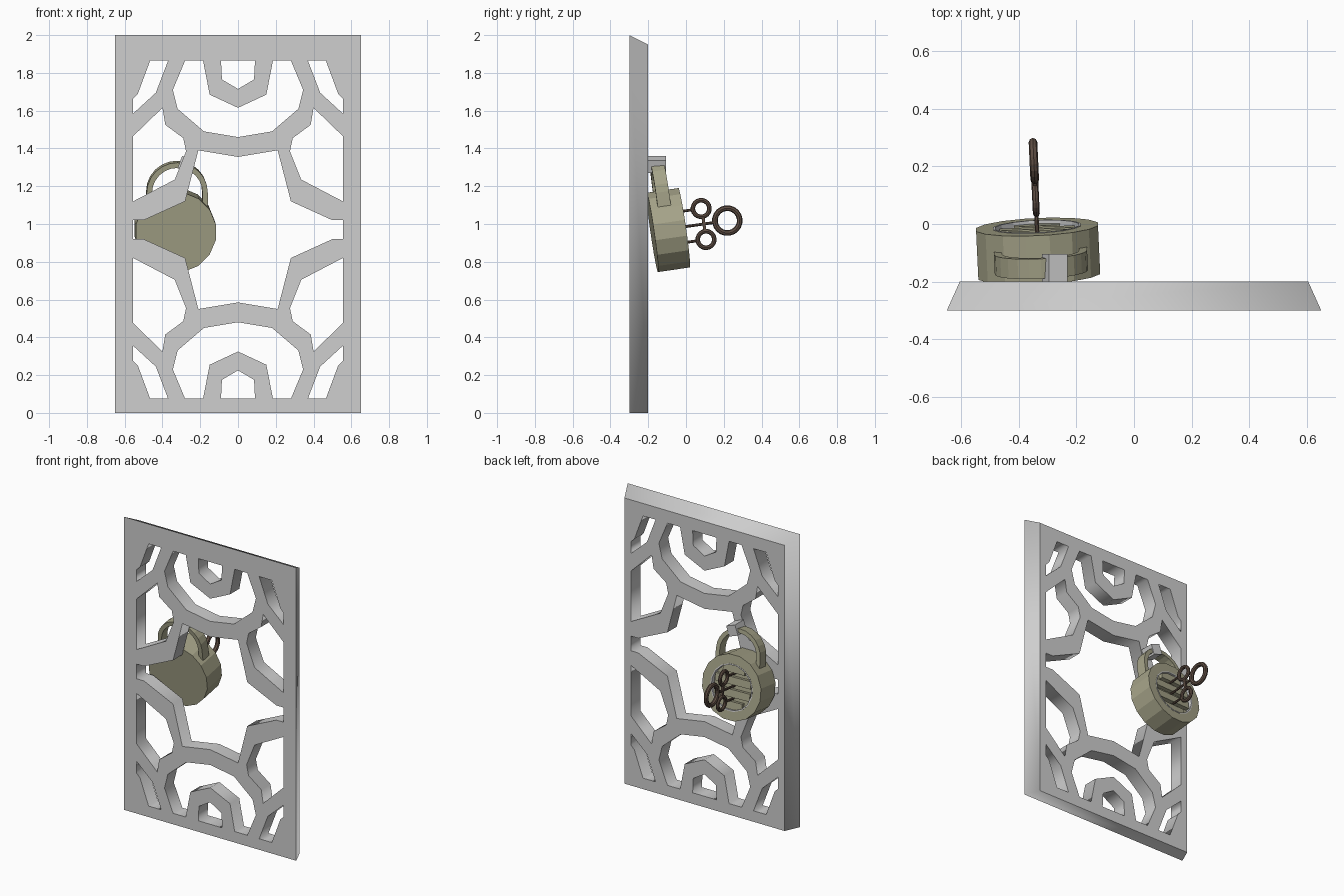
import bpy, bmesh, math
from mathutils import Matrix, Vector

if "Cube" in bpy.data.objects:
    bpy.data.objects.remove(bpy.data.objects["Cube"])


def material(name, rgb):
    m = bpy.data.materials.new(name)
    m.diffuse_color = (*rgb, 1)
    m.use_nodes = True
    m.node_tree.nodes["Principled BSDF"].inputs["Base Color"].default_value = m.diffuse_color
    return m


GREY = material("light_grey", (0.62, 0.62, 0.62))
OLIVE = material("olive_metal", (0.38, 0.37, 0.25))
BROWN = material("dark_brown", (0.115, 0.077, 0.058))


def finish(name, bm, mat, matrix=Matrix()):
    bmesh.ops.recalc_face_normals(bm, faces=bm.faces)
    bm.transform(matrix)
    me = bpy.data.meshes.new(name)
    bm.to_mesh(me)
    bm.free()
    me.materials.append(mat)
    ob = bpy.data.objects.new(name, me)
    bpy.context.collection.objects.link(ob)
    return ob


def box(name, size, loc, mat, matrix=Matrix()):
    bm = bmesh.new()
    bmesh.ops.create_cube(bm, size=1)
    return finish(name, bm, mat, matrix @ Matrix.Translation(loc) @ Matrix.Diagonal((*size, 1)))


def sweep(name, rings, mat, matrix, closed):
    """Skin a list of equal rings of points; cap the ends unless closed."""
    bm = bmesh.new()
    vs = [[bm.verts.new(p) for p in r] for r in rings]
    n, m = len(vs), len(vs[0])
    for i in range(n if closed else n - 1):
        a, b = vs[i], vs[(i + 1) % n]
        for j in range(m):
            k = (j + 1) % m
            bm.faces.new((a[j], a[k], b[k], b[j]))
    if not closed:
        bm.faces.new(vs[0])
        bm.faces.new(vs[-1])
    return finish(name, bm, mat, matrix)


def circle(r, y, n=16):
    return [(r * math.cos(2 * math.pi * (i + .5) / n), y,
             r * math.sin(2 * math.pi * (i + .5) / n)) for i in range(n)]


# Pierced panel: hole outlines for one quarter, mirrored about x = 0 and z = MID
MID = 0.97
FRAME = [(-.65, 0), (.65, 0), (.65, 2), (-.65, 2)]
CORNER = [(-.465, 1.865), (-.37, 1.865), (-.435, 1.695), (-.555, 1.585), (-.555, 1.665), (-.53, 1.69)]
SIDE = [(-.555, 1.465), (-.40, 1.615), (-.385, 1.525), (-.29, 1.455),
        (-.275, 1.385), (-.335, 1.235), (-.555, 1.12)]
HALF_ARCH_OUT = [(-.28, 1.865), (-.345, 1.71), (-.32, 1.61), (-.18, 1.49), (0, 1.46)]
HALF_ARCH_IN = [(0, 1.615), (-.15, 1.685), (-.185, 1.865)]
HALF_BUD = [(-.09, 1.865), (-.085, 1.765), (0, 1.715)]
STAR_QUARTER = [(-.555, 1.02), (-.50, 1.02), (-.28, 1.12), (-.21, 1.39), (0, 1.355)]


def flip_x(pts):
    return [(-x, z) for x, z in pts]


def flip_z(pts):
    return [(x, 2 * MID - z) for x, z in pts]


arch = HALF_ARCH_OUT + flip_x(HALF_ARCH_OUT[:-1])[::-1] + flip_x(HALF_ARCH_IN[1:])[::-1] + HALF_ARCH_IN
bud = HALF_BUD + flip_x(HALF_BUD[:-1])[::-1]
top_star = STAR_QUARTER + flip_x(STAR_QUARTER[:-1])[::-1]
star = top_star + [p for p in flip_z(top_star)[::-1]]
holes = [arch, bud, CORNER, flip_x(CORNER), SIDE, flip_x(SIDE)]
holes += [flip_z(h) for h in holes] + [star]

curve = bpy.data.curves.new("panel_outline", 'CURVE')
curve.dimensions = '2D'
curve.fill_mode = 'BOTH'
curve.extrude = 0.05
for pts in [FRAME] + holes:
    s = curve.splines.new('POLY')
    s.points.add(len(pts) - 1)
    for p, (x, z) in zip(s.points, pts):
        p.co = (x, z, 0, 1)
    s.use_cyclic_u = True
tmp = bpy.data.objects.new("panel_outline", curve)
bpy.context.collection.objects.link(tmp)
bpy.context.view_layer.update()
mesh = tmp.evaluated_get(bpy.context.evaluated_depsgraph_get()).to_mesh()
bm = bmesh.new()
bm.from_mesh(mesh)
bpy.data.objects.remove(tmp)
bm.transform(Matrix.Translation((0, -.25, 0)) @ Matrix.Rotation(math.pi / 2, 4, 'X'))
bmesh.ops.remove_doubles(bm, verts=bm.verts, dist=1e-4)
# Bevelled sides and top: the back outline is smaller
for v in bm.verts:
    if v.co.y > -.25:
        if abs(v.co.x) > .64:
            v.co.x = math.copysign(.605, v.co.x)
        if v.co.z > 1.99:
            v.co.z = 1.95
finish("panel", bm, GREY)

# Catch block that holds the shackle to the panel
box("catch_block", (.07, .095, .07), (0, 0, 0), GREY,
    Matrix.Translation((-.275, -.1525, 1.315)) @ Matrix.Rotation(math.radians(20), 4, 'Y'))

# Padlock frame: local +y points out of the back of the lock
LOCK = (Matrix.Translation((-.337, -.01, .98)) @ Matrix.Rotation(math.radians(2.7), 4, 'Z')
        @ Matrix.Rotation(math.radians(8.2), 4, 'X'))

# Body with a recessed back
sweep("lock_body", [circle(.216, -.17), circle(.216, 0), circle(.155, 0), circle(.155, -.035)],
      OLIVE, LOCK, False)
sweep("recess_ring", [circle(.155, .002), circle(.147, .002), circle(.147, -.03), circle(.155, -.03)],
      GREY, LOCK, True)

# Slats leaving three key slots
for z, w in ((.118, .16), (.041, .26), (-.041, .26), (-.118, .16)):
    box("slot_slat", (w, .025, .05), (0, -.0225, z), OLIVE, LOCK)

# Shackle: flat band bent to an arch with straight legs
path = [(.148, .10, 1, 0)]
for i in range(13):
    a = math.pi * i / 12
    path.append((.148 * math.cos(a), .205 + .148 * math.sin(a), math.cos(a), math.sin(a)))
path.append((-.148, .10, -1, 0))
T = .014
sweep("shackle", [[(x + s * T * nx + .008, y, z + s * T * nz)
                   for s, y in ((1, -.13), (1, -.06), (-1, -.06), (-1, -.13))]
                  for x, z, nx, nz in path], OLIVE, LOCK, False)


# Keys
def key_ring(name, y, z, major, minor):
    rings = []
    for i in range(20):
        a = 2 * math.pi * i / 20
        rings.append([(minor * math.sin(b), y + (major + minor * math.cos(b)) * math.cos(a),
                       z + (major + minor * math.cos(b)) * math.sin(a))
                      for b in (2 * math.pi * j / 8 for j in range(8))])
    sweep(name, rings, BROWN, LOCK, True)


for z, y, end, major, minor in ((.088, .104, .062, .044, .012),
                                (-.078, .106, .064, .044, .012),
                                (.005, .232, .17, .066, .015)):
    sweep("key_shaft", [[(x, yy, zz + z) for x, _, zz in circle(.008, 0, 8)] for yy in (-.033, end)],
          BROWN, LOCK, False)
    key_ring("key_bow", y, z, major, minor)
box("key_link", (.016, .016, .085), (0, .107, .005), BROWN, LOCK)
